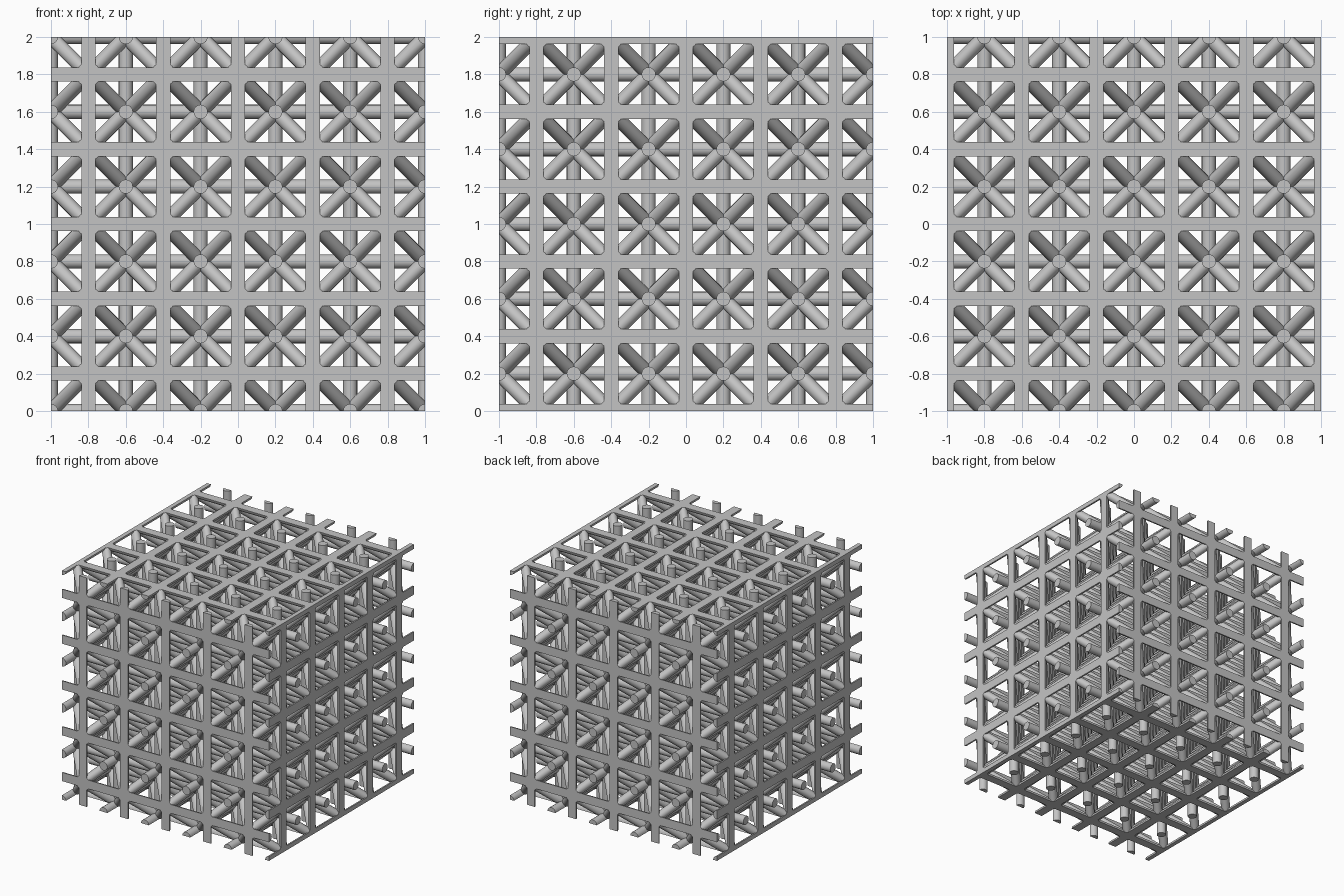
import bpy, bmesh
from itertools import product
from mathutils import Vector

if "Cube" in bpy.data.objects:
    bpy.data.objects.remove(bpy.data.objects["Cube"])

STEP = 0.2       # half a lattice cell
HALF = 5         # half the block, in steps
RADIUS = 0.038
SIDES = 16
CENTRE = Vector((0, 0, 1))

grey = bpy.data.materials.new("light grey")
grey.use_nodes = True
grey.diffuse_color = (0.55, 0.55, 0.55, 1)
grey.node_tree.nodes["Principled BSDF"].inputs["Base Color"].default_value = grey.diffuse_color

# Two interlocking cubic grids, told apart by odd or even steps on each axis
GRIDS = [(1, 0, 1), (0, 1, 0)]


def steps(parity):
    return [i for i in range(-HALF, HALF + 1) if i % 2 == parity]


def add_strut(bm, a, b):
    a, b = (CENTRE + Vector(p) * STEP for p in (a, b))
    matrix = (b - a).to_track_quat('Z', 'Y').to_matrix().to_4x4()
    matrix.translation = (a + b) / 2
    bmesh.ops.create_cone(bm, cap_ends=True, segments=SIDES, radius1=RADIUS,
                          radius2=RADIUS, depth=(b - a).length, matrix=matrix)


def trim_to_block(bm):
    # Slice the struts flat on all six sides and close the cuts
    for axis, sign in product(range(3), (-1, 1)):
        normal = Vector((0, 0, 0))
        normal[axis] = sign
        bmesh.ops.bisect_plane(bm, geom=bm.verts[:] + bm.edges[:] + bm.faces[:],
                               dist=1e-5, plane_co=CENTRE + normal * HALF * STEP,
                               plane_no=normal, clear_outer=True)
        rim = [e for e in bm.edges if e.is_boundary]
        bmesh.ops.holes_fill(bm, edges=rim, sides=0)
    bmesh.ops.recalc_face_normals(bm, faces=bm.faces[:])


def finish(bm, name):
    trim_to_block(bm)
    mesh = bpy.data.meshes.new(name)
    bm.to_mesh(mesh)
    bm.free()
    mesh.materials.append(grey)
    obj = bpy.data.objects.new(name, mesh)
    bpy.context.collection.objects.link(obj)
    bpy.ops.object.select_all(action='DESELECT')
    obj.select_set(True)
    bpy.context.view_layer.objects.active = obj
    bpy.ops.object.shade_smooth_by_angle(angle=0.6)


# Straight struts running the full length of each axis
for axis, name in enumerate(("crosswise_struts", "lengthwise_struts", "upright_struts")):
    bm = bmesh.new()
    u, v = [i for i in range(3) if i != axis]
    for grid in GRIDS:
        for p, q in product(steps(grid[u]), steps(grid[v])):
            start = [0, 0, 0]
            start[u], start[v] = p, q
            end = start[:]
            start[axis], end[axis] = -HALF - 1, HALF + 1
            add_strut(bm, start, end)
    finish(bm, name)

# Diagonal struts joining each node to its neighbours in the other grid
bm = bmesh.new()
for node in product(*(steps(parity) for parity in GRIDS[0])):
    for turn in product((-1, 1), repeat=3):
        other = [n + t for n, t in zip(node, turn)]
        if max(abs(c) for c in other) <= HALF:
            add_strut(bm, node, other)
finish(bm, "diagonal_struts")
